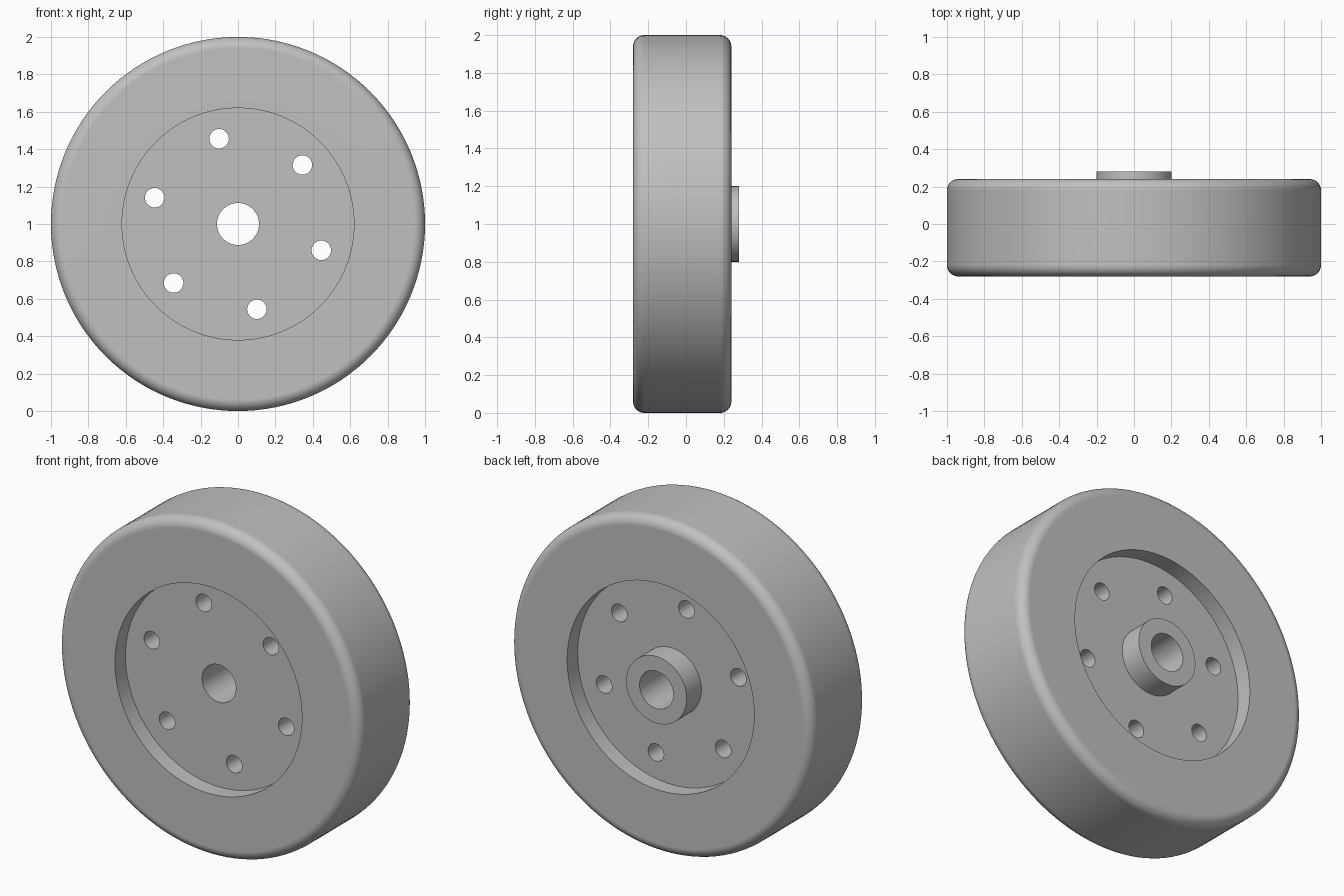
import bpy, bmesh
from math import sin, cos, pi, radians
from mathutils import Matrix, Vector

cube = bpy.data.objects.get("Cube")
if cube:
    bpy.data.objects.remove(cube, do_unlink=True)

SEGMENTS = 128
AXLE_HEIGHT = 1.0
FRONT, BACK = -0.28, 0.24
FILLET = 0.06
DEPTH = 0.10          # recess depth on both sides
BORE, HUB, RECESS, RIM = 0.112, 0.20, 0.62, 1.0

grey = bpy.data.materials.new("plain_grey")
grey.use_nodes = True
grey.diffuse_color = (0.53, 0.53, 0.53, 1)
grey.node_tree.nodes["Principled BSDF"].inputs["Base Color"].default_value = grey.diffuse_color


def make_object(name, bm):
    bmesh.ops.recalc_face_normals(bm, faces=bm.faces)
    mesh = bpy.data.meshes.new(name)
    bm.to_mesh(mesh)
    bm.free()
    mesh.materials.append(grey)
    obj = bpy.data.objects.new(name, mesh)
    bpy.context.collection.objects.link(obj)
    obj.location.z = AXLE_HEIGHT
    return obj


def arc(y, start, steps=10):
    """Quarter-round rim corner centred at depth y."""
    angles = [start + i / steps * pi / 2 for i in range(steps + 1)]
    return [(RIM - FILLET + FILLET * cos(a), y + FILLET * sin(a)) for a in angles]


# wheel body: (radius, depth) outline turned about the axle
outline = [(BORE, FRONT + DEPTH), (RECESS, FRONT + DEPTH), (RECESS, FRONT)]
outline += arc(FRONT + FILLET, -pi / 2) + arc(BACK - FILLET, 0)
outline += [(RECESS, BACK), (RECESS, BACK - DEPTH), (HUB, BACK - DEPTH),
            (HUB, 0.28), (BORE, 0.28)]
bm = bmesh.new()
rings = []
for s in range(SEGMENTS):
    a = 2 * pi * s / SEGMENTS
    rings.append([bm.verts.new((r * cos(a), y, r * sin(a))) for r, y in outline])
for s, ring in enumerate(rings):
    following = rings[(s + 1) % SEGMENTS]
    for i in range(len(outline)):
        j = (i + 1) % len(outline)
        bm.faces.new((ring[i], ring[j], following[j], following[i]))
wheel = make_object("wheel", bm)

# six bolt holes through the web
bm = bmesh.new()
for k in range(6):
    a = radians(42.5 + 60 * k)
    place = Matrix.Translation(Vector((0.467 * cos(a), 0, 0.467 * sin(a))))
    bmesh.ops.create_cone(bm, cap_ends=True, segments=32, radius1=0.052, radius2=0.052,
                          depth=1, matrix=place @ Matrix.Rotation(pi / 2, 4, 'X'))
cutter = make_object("bolt_hole_cutter", bm)
cutter.hide_render = True

bpy.context.view_layer.objects.active = wheel
wheel.select_set(True)
cutter.select_set(False)
cut = wheel.modifiers.new("bolt_holes", 'BOOLEAN')
cut.operation = 'DIFFERENCE'
cut.solver = 'EXACT'
cut.object = cutter
bpy.ops.object.modifier_apply(modifier=cut.name)
bpy.data.objects.remove(cutter, do_unlink=True)

# smooth rounds, crisp corners
bpy.ops.object.shade_smooth_by_angle(angle=radians(30))
normals = wheel.modifiers.new("flat_face_normals", 'WEIGHTED_NORMAL')
normals.keep_sharp = True
